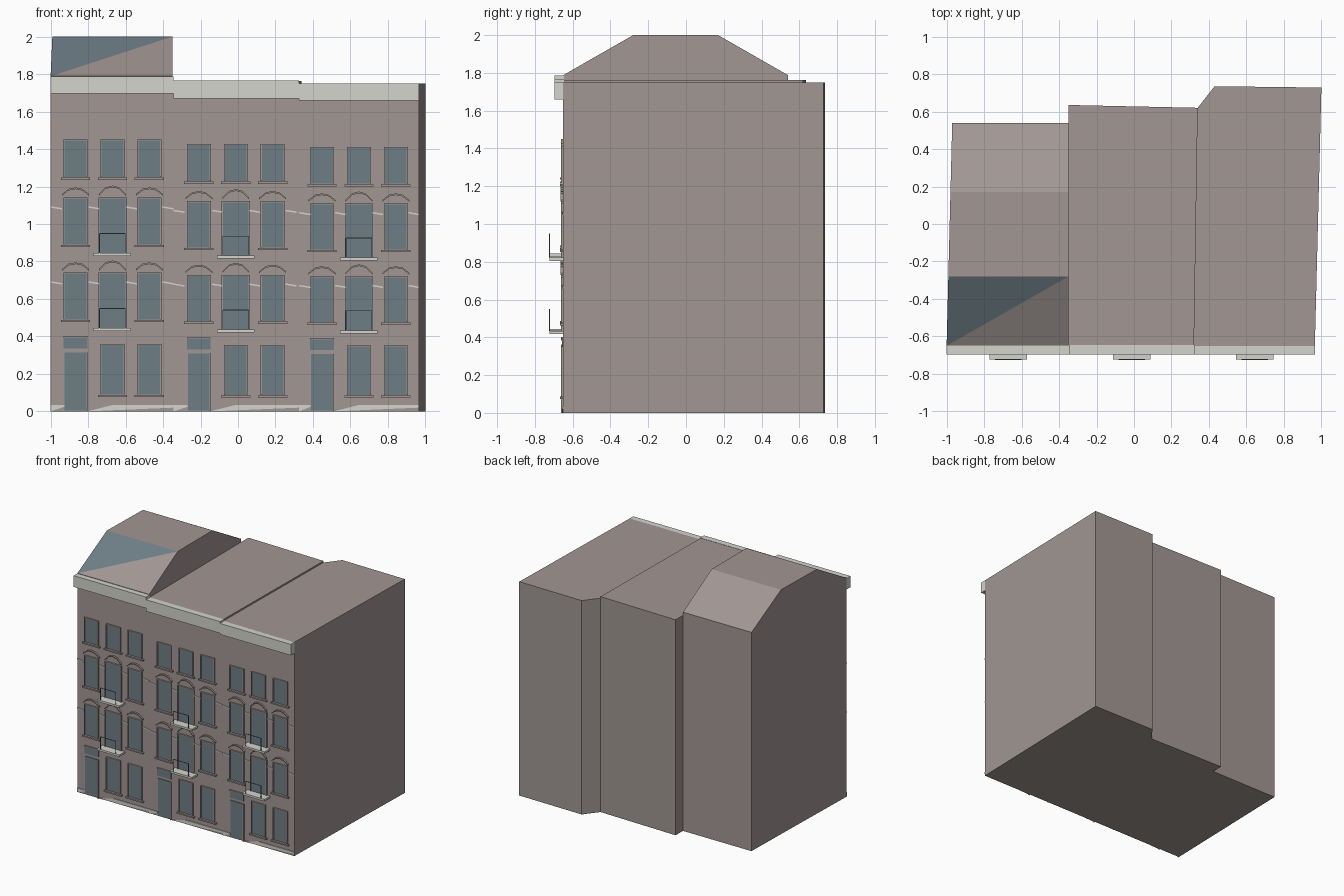
import bpy, bmesh

cube = bpy.data.objects.get("Cube")
if cube:
    bpy.data.objects.remove(cube, do_unlink=True)


def material(name, rgb):
    m = bpy.data.materials.new(name)
    m.use_nodes = True
    m.diffuse_color = (*rgb, 1)
    m.node_tree.nodes["Principled BSDF"].inputs["Base Color"].default_value = (*rgb, 1)
    return m


WALL = material("taupe wall", (0.36, 0.31, 0.295))
GLASS = material("blue grey glass", (0.155, 0.21, 0.24))
TRIM = material("pale stone", (0.66, 0.66, 0.61))
FRONT = -0.65


def make(name, bm, *mats):
    bmesh.ops.recalc_face_normals(bm, faces=bm.faces)
    me = bpy.data.meshes.new(name)
    bm.to_mesh(me)
    bm.free()
    for m in mats:
        me.materials.append(m)
    ob = bpy.data.objects.new(name, me)
    bpy.context.collection.objects.link(ob)
    return ob


def extrude(bm, pts, offset):
    """Close a polygon into a prism along offset."""
    f = bm.faces.new([bm.verts.new(p) for p in pts])
    new = bmesh.ops.extrude_face_region(bm, geom=[f])["geom"]
    bmesh.ops.translate(bm, vec=offset, verts=[v for v in new if isinstance(v, bmesh.types.BMVert)])


def plate(bm, pts, depth, base=FRONT + 0.004):
    """Facade profile in x, z standing out from the wall by depth."""
    extrude(bm, [(x, base, z) for x, z in pts], (0, FRONT - depth - base, 0))


def rect(bm, x0, x1, z0, z1, depth, base=FRONT + 0.004):
    plate(bm, [(x0, z0), (x1, z0), (x1, z1), (x0, z1)], depth, base)


# House bodies, each from its footprint
bodies = {
    "right_house_body": ([(-1, FRONT), (-0.35, FRONT), (-0.35, 0.54), (-0.97, 0.54)], 1.79),
    "middle_house_body": ([(-0.35, FRONT), (0.32, FRONT), (0.34, 0.62), (-0.35, 0.635)], 1.763),
    "left_house_body": ([(0.32, FRONT), (0.965, FRONT), (1, 0.728), (0.43, 0.735), (0.34, 0.62)], 1.75),
}
for name, (foot, top) in bodies.items():
    bm = bmesh.new()
    extrude(bm, [(x, y, 0) for x, y in foot], (0, 0, top))
    make(name, bm, WALL)

# Raised roof, glazed on half of the front slope
bm = bmesh.new()
profile = [(-0.65, 1.788), (-0.28, 2), (0.17, 2), (0.54, 1.788)]
west = [bm.verts.new((-1 + 0.03 * (y - FRONT) / 1.19, y, z)) for y, z in profile]
east = [bm.verts.new((-0.35, y, z)) for y, z in profile]
bm.faces.new(west)
bm.faces.new(east)
for i in range(1, 4):
    j = (i + 1) % 4
    bm.faces.new([west[i], west[j], east[j], east[i]])
bm.faces.new([west[0], east[0], east[1]])
glazed = bm.faces.new([west[0], east[1], west[1]])
glazed.material_index = 1
make("raised_roof", bm, WALL, GLASS)

# Rows of windows: bottom, top, has hood
ROWS = [(0.09, 0.355, False), (0.49, 0.735, True), (0.89, 1.135, True), (1.25, 1.445, False)]
HOUSES = [("right", -0.67, 1.0, -1.0, -0.345, 1.695, 1.787),
          ("middle", -0.012, 0.983, -0.345, 0.325, 1.67, 1.765),
          ("left", 0.645, 0.972, 0.325, 0.965, 1.66, 1.75)]

for side, cx, s, x0, x1, c0, c1 in HOUSES:
    glass, frame, sill, hood, stone, rail = [bmesh.new() for _ in range(6)]
    for row, (z0, z1, hooded) in enumerate(ROWS):
        for col in (-1, 0, 1):
            x = cx + col * 0.197
            w, b, t = 0.058, z0 * s, z1 * s
            if row == 0 and col == -1:
                # Door with fanlight
                rect(glass, x - w, x + w, 0.006, 0.315 * s, 0.006)
                rect(glass, x - w - 0.005, x + w + 0.005, 0.337 * s, 0.395 * s, 0.006)
                rect(frame, x + w, x + w + 0.006, 0, 0.315 * s, 0.012)
                rect(frame, x - w - 0.005, x + w + 0.005, 0.395 * s, 0.402 * s, 0.012)
                continue
            balcony = hooded and col == 0
            if balcony:
                w, b = 0.069, (z0 - 0.045) * s
            rect(glass, x - w, x + w, b, t, 0.005)
            # Frame
            rect(frame, x - w - 0.006, x - w, b, t, 0.012)
            rect(frame, x + w, x + w + 0.006, b, t, 0.012)
            rect(frame, x - w - 0.006, x + w + 0.006, t, t + 0.006, 0.012)
            if balcony:
                rect(stone, x - 0.1, x + 0.1, b - 0.016, b, 0.072)
                # Railing
                for px in (x - w, x + w):
                    rect(rail, px - 0.002, px + 0.002, b, b + 0.105, 0.075, FRONT - 0.071)
                rect(rail, x - w, x + w, b + 0.102, b + 0.106, 0.075, FRONT - 0.071)
            else:
                rect(sill, x - 0.078, x + 0.078, b - 0.014, b - 0.003, 0.018)
            if hooded:
                # Curved hood, straight-sided above the middle window
                h = t + 0.025
                rise = 0.045 if col == 0 else 0.035
                half = 0.072
                arch = [(x - half, h), (x - half * 0.5, h + rise * 0.8), (x, h + rise),
                        (x + half * 0.5, h + rise * 0.8), (x + half, h)]
                inner = [(px, pz - 0.009) for px, pz in reversed(arch)]
                plate(hood, arch + inner, 0.014)
        if hooded:
            # Short string courses between the windows
            z = (z0 + 0.197) * s
            for a in (x0, cx - 0.128, cx + 0.07, cx + 0.265):
                end = min(a + 0.06, x1)
                plate(stone, [(a, z), (end, z - 0.01), (end, z - 0.002), (a, z + 0.008)], 0.006)
    # Plinth slivers either side of the door
    door = cx - 0.197
    plate(stone, [(x0, 0.0), (door - 0.06, 0.025), (door - 0.06, 0.035), (x0, 0.035)], 0.006)
    plate(stone, [(door + 0.06, 0), (x1, 0.02), (x1, 0.035), (door + 0.2, 0.035)], 0.006)

    make(side + "_house_glazing", glass, GLASS)
    make(side + "_house_window_frames", frame, WALL)
    make(side + "_house_sills", sill, WALL)
    make(side + "_house_window_hoods", hood, WALL)
    make(side + "_house_stone_bands_and_balconies", stone, TRIM)
    make(side + "_house_railings", rail, GLASS)

    # Cornice
    bm = bmesh.new()
    rect(bm, x0, x1, c0, c1, 0.046)
    make(side + "_house_cornice", bm, TRIM)
